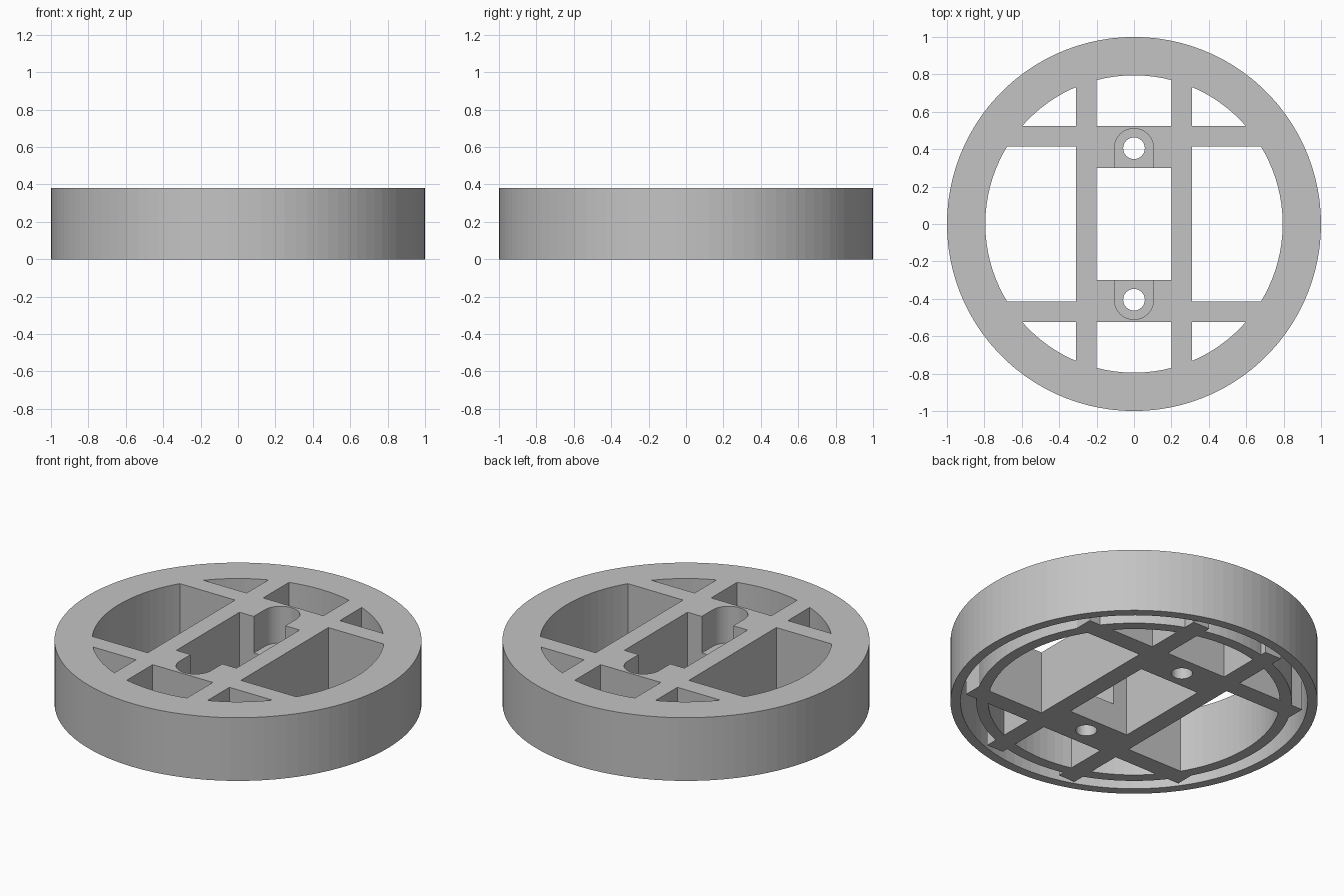
import bpy, bmesh
from math import pi, cos, sin

cube = bpy.data.objects.get("Cube")
if cube:
    bpy.data.objects.remove(cube)

HEIGHT = 0.38
GROOVE_TOP = 0.28
POCKET_FLOOR = 0.16

grey = bpy.data.materials.new("plain grey")
grey.use_nodes = True
colour = (0.55, 0.55, 0.55, 1)
grey.diffuse_color = colour
grey.node_tree.nodes["Principled BSDF"].inputs["Base Color"].default_value = colour


def finish(name, bm):
    bmesh.ops.recalc_face_normals(bm, faces=bm.faces)
    mesh = bpy.data.meshes.new(name)
    bm.to_mesh(mesh)
    bm.free()
    mesh.materials.append(grey)
    ob = bpy.data.objects.new(name, mesh)
    bpy.context.collection.objects.link(ob)
    return ob


def prism(name, outline, z0, z1):
    """Extrude a flat outline from z0 up to z1."""
    bm = bmesh.new()
    face = bm.faces.new([bm.verts.new((x, y, z0)) for x, y in outline])
    up = bmesh.ops.extrude_face_region(bm, geom=[face])["geom"]
    verts = [v for v in up if isinstance(v, bmesh.types.BMVert)]
    bmesh.ops.translate(bm, verts=verts, vec=(0, 0, z1 - z0))
    return finish(name, bm)


def box(name, x0, x1, y0, y1):
    return prism(name, [(x0, y0), (x1, y0), (x1, y1), (x0, y1)], 0, HEIGHT)


def arc(cy, r, start, end, n):
    return [(r * cos(start + (end - start) * i / n),
             cy + r * sin(start + (end - start) * i / n)) for i in range(n + 1)]


def lathe(name, profile, steps=100):
    """Turn a closed profile of (radius, z) about the vertical axis."""
    bm = bmesh.new()
    rings = [[bm.verts.new((r * cos(2 * pi * i / steps), r * sin(2 * pi * i / steps), z))
              for r, z in profile] for i in range(steps)]
    n = len(profile)
    for i in range(steps):
        a, b = rings[i], rings[(i + 1) % steps]
        for j in range(n):
            k = (j + 1) % n
            bm.faces.new((a[j], b[j], b[k], a[k]))
    return finish(name, bm)


def combine(target, other, operation):
    mod = target.modifiers.new(operation.lower(), "BOOLEAN")
    mod.operation = operation
    mod.solver = "EXACT"
    mod.object = other
    bpy.context.view_layer.objects.active = target
    bpy.ops.object.modifier_apply(modifier=mod.name)
    bpy.data.objects.remove(other)


# Round rim: outer skirt, groove underneath, inner wall
body = lathe("round_mounting_frame", [
    (1, 0), (1, HEIGHT), (0.795, HEIGHT), (0.795, 0),
    (0.86, 0), (0.86, GROOVE_TOP), (0.945, GROOVE_TOP), (0.945, 0)])

# Crossing bars, whose ends stick out into the groove
for s in (-1, 1):
    x0, x1 = sorted((s * 0.20, s * 0.31))
    combine(body, box("long_bar", x0, x1, -0.875, 0.875), "UNION")
for s in (-1, 1):
    y0, y1 = sorted((s * 0.415, s * 0.525))
    combine(body, box("cross_bar", -0.755, 0.755, y0, y1), "UNION")

# Screw blocks between the long bars, each with a rounded pocket and a hole
for s in (-1, 1):
    y0, y1 = sorted((s * 0.30, s * 0.50))
    combine(body, box("screw_block", -0.25, 0.25, y0, y1), "UNION")
for s in (-1, 1):
    outline = [(x, s * y) for x, y in
               [(-0.105, 0.2), (0.105, 0.2)] + arc(0.405, 0.105, 0, pi, 24)]
    combine(body, prism("pocket_cutter", outline, POCKET_FLOOR, 0.5), "DIFFERENCE")
    hole = arc(s * 0.405, 0.058, 0, 2 * pi, 32)[:-1]
    combine(body, prism("hole_cutter", hole, -0.1, 0.3), "DIFFERENCE")
